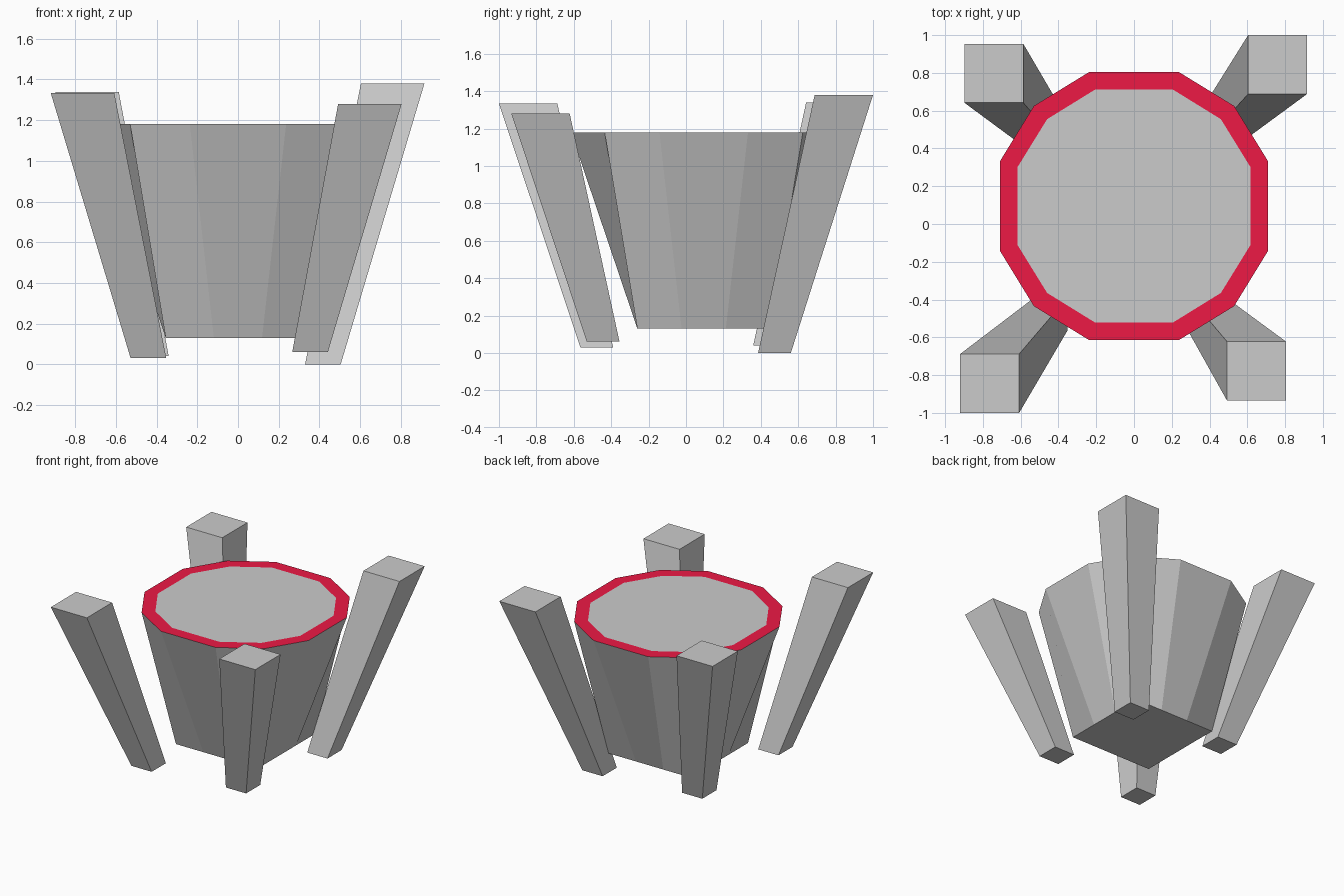
import bpy
from mathutils import Vector

if "Cube" in bpy.data.objects:
    bpy.data.objects.remove(bpy.data.objects["Cube"])

TUB_Y = 0.095           # the tub sits slightly behind the origin
Z_TOP, Z_BOTTOM = 1.18, 0.13


def make_object(name, verts, faces):
    mesh = bpy.data.meshes.new(name)
    mesh.from_pydata(verts, [], faces)
    mesh.validate()
    obj = bpy.data.objects.new(name, mesh)
    bpy.context.collection.objects.link(obj)
    return obj


def square_loop(half, corner, z):
    """12 points round a square: each side in thirds, corners pulled to `corner`."""
    t = half / 3
    quarter = [(half, -t), (half, t), (corner, corner)]
    points = []
    for _ in range(4):
        points += [Vector((x, y + TUB_Y, z)) for x, y in quarter]
        quarter = [(-y, x) for x, y in quarter]
    return points


def bridge(n, first, second):
    """Quads joining two loops of n vertices."""
    return [(first + i, first + (i + 1) % n, second + (i + 1) % n, second + i)
            for i in range(n)]


# Tub: square base flaring to a twelve-sided opening
base = square_loop(0.355, 0.355, Z_BOTTOM)
outer = square_loop(0.71, 0.53, Z_TOP)
inner = square_loop(0.617, 0.46, Z_TOP)
make_object("tub_body", base + outer,
            bridge(12, 0, 12) + [tuple(reversed(range(12)))])

# Flat coloured rim and the filled surface inside it
rim = make_object("tub_rim", outer + inner, bridge(12, 0, 12))
red = bpy.data.materials.new("rim_red")
red.diffuse_color = (0.85, 0.01, 0.06, 1)
red.use_nodes = True
red.node_tree.nodes["Principled BSDF"].inputs["Base Color"].default_value = red.diffuse_color
rim.data.materials.append(red)
make_object("tub_top_surface", inner, [tuple(range(12))])


# Splayed, tapered square posts
def make_post(name, bottom, top):
    verts = []
    for (x, y, z), half in ((bottom, 0.0875), (top, 0.156)):
        verts += [(x + sx * half, y + sy * half, z)
                  for sx, sy in ((-1, -1), (1, -1), (1, 1), (-1, 1))]
    make_object(name, verts, bridge(4, 0, 4) + [(3, 2, 1, 0), (4, 5, 6, 7)])


make_post("front_left_post", (-0.44, -0.477, 0.03), (-0.764, -0.844, 1.333))
make_post("front_right_post", (0.354, -0.443, 0.06), (0.648, -0.778, 1.28))
make_post("back_right_post", (0.417, 0.473, 0.0), (0.76, 0.844, 1.38))
make_post("back_left_post", (-0.428, 0.447, 0.04), (-0.742, 0.798, 1.338))
